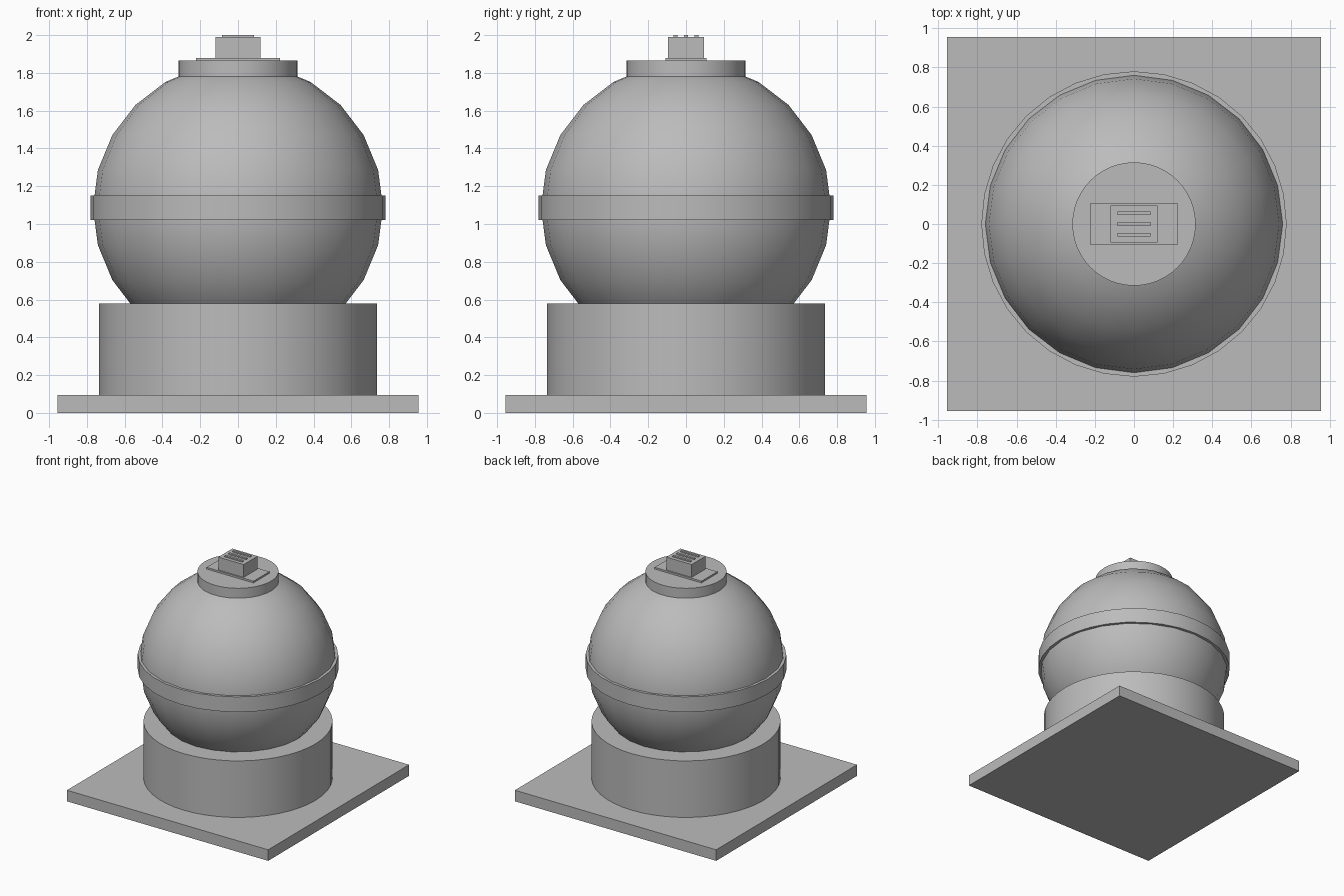
import bpy
import math

cube = bpy.data.objects.get("Cube")
if cube:
    bpy.data.objects.remove(cube, do_unlink=True)

grey = bpy.data.materials.new("plain grey")
grey.use_nodes = True
colour = (0.5, 0.5, 0.5, 1)
grey.diffuse_color = colour
grey.node_tree.nodes["Principled BSDF"].inputs["Base Color"].default_value = colour


def finish(name, smooth=False):
    ob = bpy.context.object
    ob.name = name
    ob.data.materials.append(grey)
    if smooth:
        bpy.ops.object.shade_smooth_by_angle(angle=math.radians(30))
    return ob


def box(name, width, depth, bottom, top, y=0):
    bpy.ops.mesh.primitive_cube_add(size=1, location=(0, y, (bottom + top) / 2))
    bpy.context.object.scale = (width, depth, top - bottom)
    bpy.ops.object.transform_apply(location=False, rotation=False, scale=True)
    return finish(name)


def drum(name, radius, bottom, top, sides):
    bpy.ops.mesh.primitive_cylinder_add(vertices=sides, radius=radius, depth=top - bottom,
                                        location=(0, 0, (bottom + top) / 2))
    return finish(name, True)


# Square base and round pedestal
box("base_plate", 1.91, 1.91, 0, 0.095)
drum("pedestal", 0.735, 0.095, 0.58, 48)

# Globe with its equator band
bpy.ops.mesh.primitive_uv_sphere_add(segments=24, ring_count=12, radius=0.768,
                                     location=(0, 0, 1.087))
finish("globe", True)
drum("equator_band", 0.78, 1.02, 1.15, 32)

# Cap with connector block and raised ribs
drum("top_collar", 0.315, 1.77, 1.865, 48)
box("connector_plate", 0.445, 0.215, 1.865, 1.88)
box("connector_block", 0.24, 0.19, 1.88, 1.99)
for i, side in enumerate((-1, 0, 1)):
    box(f"connector_rib_{i + 1}", 0.17, 0.02, 1.99, 2.0, side * 0.055)
